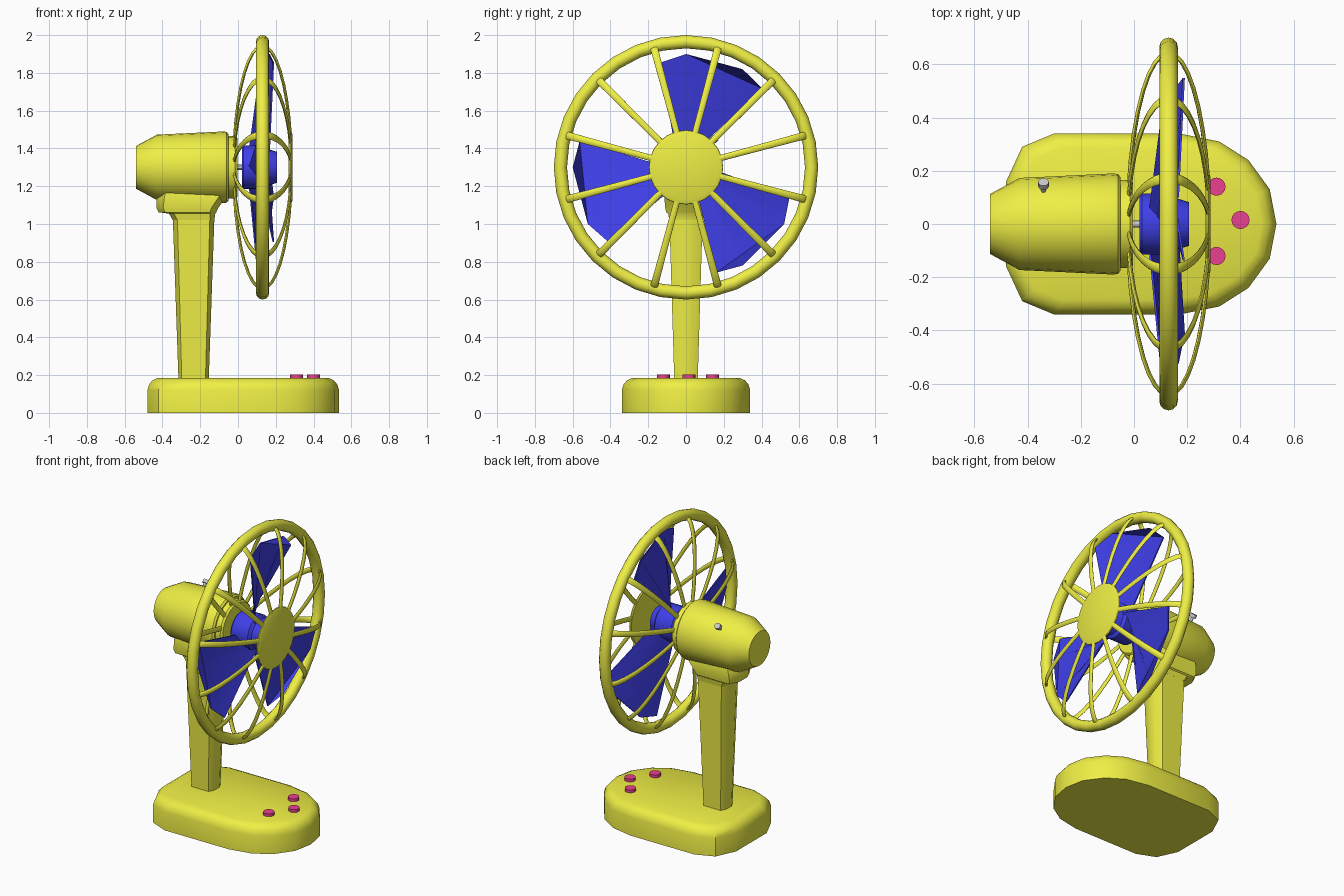
import bpy, bmesh
from math import sin, cos, pi, radians
from mathutils import Vector

if "Cube" in bpy.data.objects:
    bpy.data.objects.remove(bpy.data.objects["Cube"])

AXIS_Z = 1.3  # height of the fan axis, which runs along x


def material(name, rgb):
    m = bpy.data.materials.new(name)
    m.diffuse_color = (*rgb, 1)
    m.use_nodes = True
    m.node_tree.nodes["Principled BSDF"].inputs["Base Color"].default_value = m.diffuse_color
    return m


YELLOW = material("yellow", (0.86, 0.86, 0.06))
BLUE = material("blue", (0.05, 0.05, 0.82))
RED = material("red", (0.82, 0.05, 0.28))


def finish(obj, mat, angle=30):
    if mat:
        obj.data.materials.append(mat)
    bpy.ops.object.select_all(action='DESELECT')
    obj.select_set(True)
    bpy.context.view_layer.objects.active = obj
    bpy.ops.object.shade_smooth_by_angle(angle=radians(angle))
    return obj


def loft(name, rings, mat, angle=30):
    """Closed cross-sections joined in order, capped at both ends."""
    bm = bmesh.new()
    vs = [[bm.verts.new(p) for p in ring] for ring in rings]
    for a, b in zip(vs, vs[1:]):
        n = len(a)
        for i in range(n):
            j = (i + 1) % n
            bm.faces.new((a[i], a[j], b[j], b[i]))
    bm.faces.new(vs[0][::-1])
    bm.faces.new(vs[-1])
    bmesh.ops.recalc_face_normals(bm, faces=bm.faces)
    me = bpy.data.meshes.new(name)
    bm.to_mesh(me)
    bm.free()
    obj = bpy.data.objects.new(name, me)
    bpy.context.collection.objects.link(obj)
    return finish(obj, mat, angle)


def polar(x, r, a):
    return Vector((x, r * cos(a), AXIS_Z + r * sin(a)))


def lathe(name, profile, mat, sides=24):
    """Turn (x, radius) pairs around the fan axis."""
    return loft(name, [[polar(x, r, 2 * pi * i / sides) for i in range(sides)]
                       for x, r in profile], mat)


# Base: half outline mirrored in y, rounded at the top edge
half = [(0.535, 0), (0.51, 0.13), (0.43, 0.24), (0.32, 0.31), (0.17, 0.34),
        (-0.3, 0.34), (-0.42, 0.29), (-0.48, 0.16)]
outline = half + [(x, -y) for x, y in half[:0:-1]]


def base_ring(z, inset):
    sx, sy = 1 - inset / 0.507, 1 - inset / 0.34
    return [(0.0275 + (x - 0.0275) * sx, y * sy, z) for x, y in outline]


loft("base", [base_ring(z, i) for z, i in
              [(0, 0), (0.12, 0), (0.15, 0.009), (0.172, 0.027), (0.185, 0.055)]], YELLOW, 40)

# Buttons
for i, (x, y) in enumerate([(0.31, 0.14), (0.4, 0.015), (0.31, -0.12)]):
    bpy.ops.mesh.primitive_cylinder_add(vertices=16, radius=0.034, depth=0.04,
                                        location=(x, y, 0.184))
    bpy.context.object.name = f"button_{i + 1}"
    finish(bpy.context.object, RED)


# Post and saddle: eight-sided sections (z, x min, x max, half depth)
def octagon(z, x0, x1, hy):
    c, hx = (x0 + x1) / 2, (x1 - x0) / 2
    q = [(1, 0.4), (0.78, 1), (-0.78, 1), (-1, 0.4)]
    return [(c + u * hx, v * hy, z) for u, v in q + [(u, -v) for u, v in q[::-1]]]


loft("post", [octagon(*s) for s in [
    (0.17, -0.315, -0.155, 0.062), (1.03, -0.345, -0.125, 0.088)]], YELLOW)
loft("saddle", [octagon(*s) for s in [
    (1.02, -0.345, -0.125, 0.088), (1.055, -0.365, -0.12, 0.095),
    (1.062, -0.42, -0.115, 0.105), (1.085, -0.432, -0.105, 0.11),
    (1.145, -0.43, -0.06, 0.115), (1.2, -0.41, -0.08, 0.1)]], YELLOW)

# Motor housing, collar, shaft
lathe("motor_housing", [(-0.54, 0.113), (-0.43, 0.173), (-0.075, 0.19), (-0.06, 0.187),
                        (-0.05, 0.175)], YELLOW)
lathe("collar", [(-0.06, 0.166), (-0.015, 0.166), (-0.003, 0.155)], YELLOW)
lathe("shaft", [(-0.02, 0.014), (0.04, 0.014)], None, 12)

# Swivel knob: stem and ball on the upper back side of the housing
lathe_dir = Vector((0, cos(pi / 4), sin(pi / 4)))
for name, r, depth, dist in [("knob_stem", 0.009, 0.06, 0.185), ("knob_head", 0.02, 0.022, 0.212)]:
    bpy.ops.mesh.primitive_cylinder_add(
        vertices=12, radius=r, depth=depth, rotation=(-pi / 4, 0, 0),
        location=Vector((-0.34, 0, AXIS_Z)) + lathe_dir * dist)
    bpy.context.object.name = name
    finish(bpy.context.object, None)

# Blade hub
lathe("blade_hub", [(0.02, 0.108), (0.03, 0.115), (0.15, 0.115), (0.165, 0.095),
                    (0.207, 0.082)], BLUE)

# Blades: (angle, radius, x) from leading to trailing edge
root = [(123, 0.1, 0.165), (103, 0.1, 0.13), (80, 0.1, 0.09), (59, 0.1, 0.06)]
tip = [(104, 0.57, 0.187), (90, 0.6, 0.165), (60, 0.6, 0.125), (46, 0.58, 0.105)]
for k in range(3):
    rows = [[polar(x, r, radians(a + 120 * k)) for a, r, x in row] for row in (root, tip)]
    off = Vector((0.004, 0, 0))
    loft(f"blade_{k + 1}", [[p - off for p in row] + [p + off for p in row[::-1]]
                            for row in rows], BLUE)

# Guard ring
bpy.ops.mesh.primitive_torus_add(major_segments=32, minor_segments=12, major_radius=0.665,
                                 minor_radius=0.035, location=(0.13, 0, AXIS_Z),
                                 rotation=(0, pi / 2, 0))
bpy.context.object.name = "guard_ring"
finish(bpy.context.object, YELLOW, 40)


# Guard spokes: flat ribs swept along a quarter ellipse, front and back
def spoke(name, a, side, r_end, steps=9, rx=0.153):
    tangent = Vector((0, -sin(a), cos(a)))
    radial = Vector((0, cos(a), sin(a)))
    t0 = math_asin(r_end / 0.665)
    rings = []
    for i in range(steps):
        t = pi / 2 + (t0 - pi / 2) * i / (steps - 1)
        p = polar(0.13 + side * rx * cos(t), 0.665 * sin(t), a)
        normal = (Vector((side * 0.665 * cos(t), 0, 0)) + radial * rx * sin(t)).normalized()
        w = 0.021 - 0.005 * i / (steps - 1)
        rings.append([p + tangent * w * cos(u) + normal * 0.008 * sin(u)
                      for u in (2 * pi * j / 8 for j in range(8))])
    loft(name, rings, YELLOW, 50)


from math import asin as math_asin
for k in range(12):
    a = radians(15 + 30 * k)
    spoke(f"front_spoke_{k + 1}", a, 1, 0.17)
    spoke(f"back_spoke_{k + 1}", a, -1, 0.14)

# Front badge disc of the guard
lathe("guard_disc", [(0.268, 0.19), (0.274, 0.197), (0.28, 0.195), (0.288, 0.175)], YELLOW)
